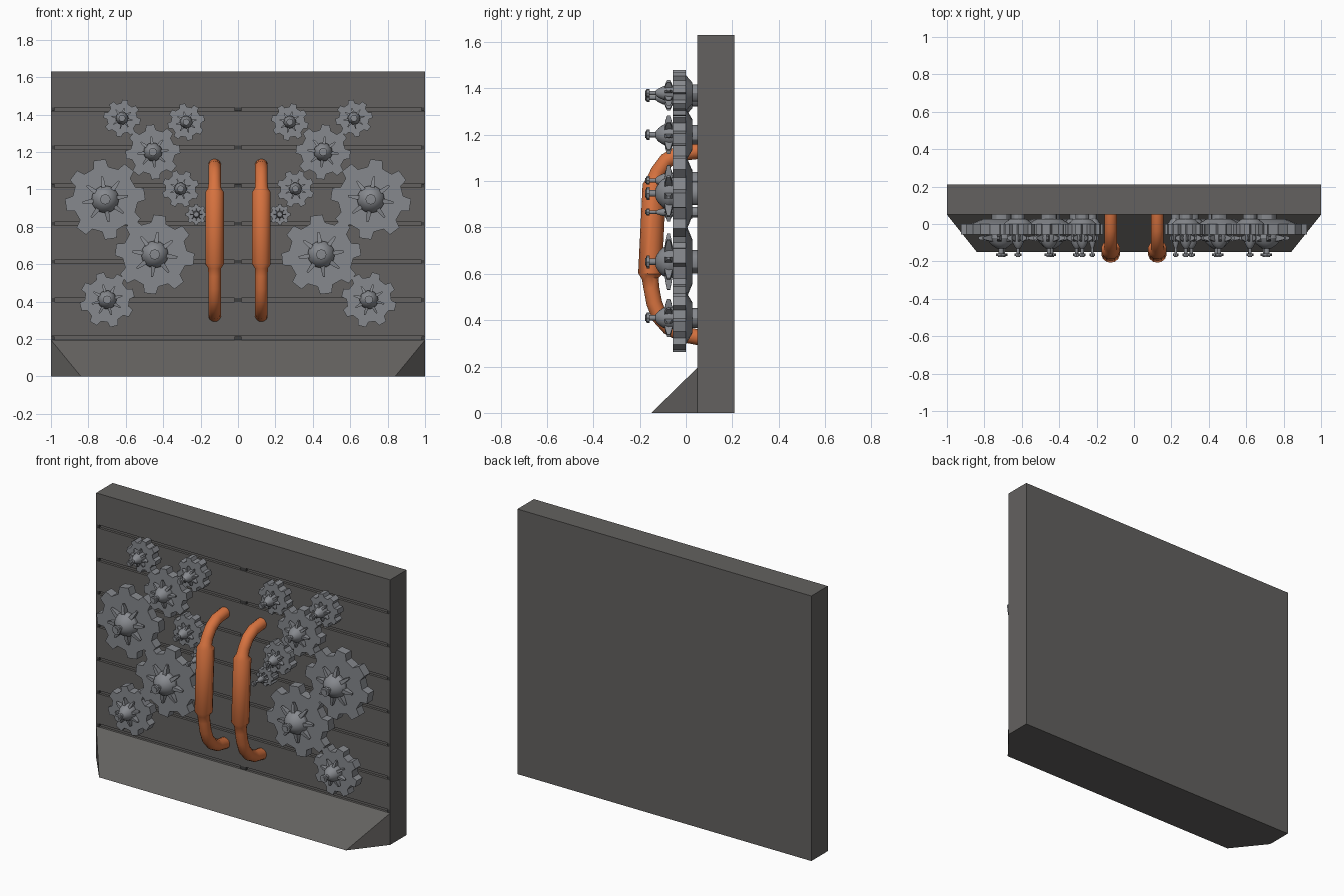
import bpy, bmesh, math
from mathutils import Vector

if "Cube" in bpy.data.objects:
    bpy.data.objects.remove(bpy.data.objects["Cube"])


def material(name, rgb):
    m = bpy.data.materials.new(name)
    m.diffuse_color = (*rgb, 1)
    m.use_nodes = True
    m.node_tree.nodes["Principled BSDF"].inputs["Base Color"].default_value = m.diffuse_color
    return m


WALL = material("dark_grey_stone", (0.125, 0.12, 0.115))
SLOT = material("near_black_metal", (0.05, 0.05, 0.05))
STEEL = material("blue_grey_steel", (0.24, 0.25, 0.27))
ORANGE = material("orange_copper", (0.68, 0.17, 0.05))


def finish(bm, name, mat, smooth=None):
    bmesh.ops.recalc_face_normals(bm, faces=bm.faces[:])
    me = bpy.data.meshes.new(name)
    bm.to_mesh(me)
    bm.free()
    ob = bpy.data.objects.new(name, me)
    bpy.context.collection.objects.link(ob)
    me.materials.append(mat)
    bpy.ops.object.select_all(action='DESELECT')
    ob.select_set(True)
    bpy.context.view_layer.objects.active = ob
    if smooth:
        bpy.ops.object.shade_smooth_by_angle(angle=math.radians(smooth))
    return ob


def skin(bm, rings):
    """Join equal rings of points into a capped tube."""
    vs = [[bm.verts.new(p) for p in r] for r in rings]
    n = len(vs[0])
    for a, b in zip(vs, vs[1:]):
        for i in range(n):
            j = (i + 1) % n
            bm.faces.new((a[i], a[j], b[j], b[i]))
    bm.faces.new(vs[0])
    bm.faces.new(vs[-1][::-1])


def box(bm, x0, x1, y0, y1, z0, z1):
    skin(bm, [[(x0, y, z0), (x1, y, z0), (x1, y, z1), (x0, y, z1)] for y in (y0, y1)])


def lathe(bm, cx, cz, profile, n):
    """Turn (y, radius) pairs about an axis along y."""
    skin(bm, [[(cx + r * math.cos(math.tau * i / n), y, cz + r * math.sin(math.tau * i / n))
               for i in range(n)] for y, r in profile])


# Wall slab with horizontal grooves cut in the front
rows = [0.205 + 0.2038 * i for i in range(7)]
bm = bmesh.new()
box(bm, -1, 1, 0.05, 0.21, 0, 1.63)
wall = finish(bm, "wall_slab", WALL)
bm = bmesh.new()
for z in rows:
    box(bm, -0.995, 0.995, 0.0, 0.065, z - 0.01, z + 0.01)
cutter = finish(bm, "groove_cutter", WALL)
cutter.hide_render = True
mod = wall.modifiers.new("grooves", 'BOOLEAN')
mod.object = cutter
mod.operation = 'DIFFERENCE'
mod.solver = 'EXACT'
bpy.context.view_layer.objects.active = wall
bpy.ops.object.modifier_apply(modifier=mod.name)
bpy.data.objects.remove(cutter)

# Dark stops in the groove centres and ends
bm = bmesh.new()
for z in rows:
    for x, w in ((0, 0.018), (-0.988, 0.006), (0.988, 0.006)):
        box(bm, x - w, x + w, 0.051, 0.066, z - 0.0095, z + 0.0095)
finish(bm, "groove_stops", SLOT)

# Sloping skirt along the foot of the wall
bm = bmesh.new()
pts = [(-1, 0.05, 0), (1, 0.05, 0), (-1, 0.05, 0.195), (1, 0.05, 0.195),
       (-0.84, -0.15, 0), (0.84, -0.15, 0)]
v = [bm.verts.new(p) for p in pts]
for f in ((4, 5, 3, 2), (0, 4, 2), (1, 3, 5), (0, 1, 5, 4), (0, 2, 3, 1)):
    bm.faces.new([v[i] for i in f])
finish(bm, "sloping_skirt", WALL)


def gear(name, cx, cz, r, phase, side):
    bm = bmesh.new()

    def at(rad, ang, y):
        return (side * (cx + rad * math.cos(ang)), y, cz + rad * math.sin(ang))

    # toothed disc
    outline = []
    for k in range(8):
        a = math.radians(phase) + k * math.tau / 8
        for rad, off in ((0.81, -13.5), (1.0, -8.5), (1.0, 8.5), (0.81, 13.5)):
            outline.append((rad * r, a + math.radians(off)))
    skin(bm, [[at(rad, a, y) for rad, a in outline] for y in (-0.056, 0.0)])
    # rear cone and shaft
    x = side * cx
    shaft = 0.025 + 0.12 * r
    lathe(bm, x, cz, [(-0.001, 0.78 * r), (0.028, 0.45 * r)], 16)
    lathe(bm, x, cz, [(0.02, min(shaft, 0.4 * r)), (0.055, min(shaft, 0.4 * r))], 12)
    # domed hub, neck and bolt head
    hub = 0.34 * r
    nut = 0.01 + 0.085 * r
    lathe(bm, x, cz, [(-0.05, hub * 0.95), (-0.075, hub), (-0.1, hub * 0.85),
                      (-0.118, hub * 0.6), (-0.13, hub * 0.35), (-0.132, nut * 0.5),
                      (-0.16, nut * 0.5)], 16)
    lathe(bm, x, cz, [(-0.157, nut), (-0.171, nut), (-0.172, nut * 0.6), (-0.177, nut * 0.6)], 8)
    # eight tapered spikes around the hub
    for k in range(8):
        a = math.radians(phase) + k * math.tau / 8
        rings = []
        for rad, w, y0, y1 in ((0.2, 0.055, -0.095, -0.056), (0.4, 0.05, -0.09, -0.06),
                               (0.57, 0.025, -0.082, -0.068)):
            d = math.atan2(w, rad)
            h = math.hypot(rad, w) * r
            rings.append([at(h, a - d, y0), at(h, a + d, y0), at(h, a + d, y1), at(h, a - d, y1)])
        skin(bm, rings)
    finish(bm, name, STEEL, 30)


# Gear train, mirrored left and right: x, z, radius, tooth angle
GEARS = [(-0.62, 1.38, 0.10, 35), (-0.277, 1.36, 0.10, 12), (-0.455, 1.20, 0.147, 6),
         (-0.71, 0.947, 0.215, 8), (-0.307, 1.003, 0.10, 20), (-0.223, 0.866, 0.057, 0),
         (-0.445, 0.652, 0.213, 38), (-0.70, 0.41, 0.148, 15)]
for i, g in enumerate(GEARS):
    gear(f"gear_left_{i + 1}", *g, 1)
    gear(f"gear_right_{i + 1}", *g, -1)

# Bent pipes with a thick middle sleeve: y, z, radius
PATH = [(0.06, 0.325, 0.034), (-0.02, 0.34, 0.034), (-0.075, 0.37, 0.034), (-0.115, 0.415, 0.034),
        (-0.138, 0.475, 0.034), (-0.15, 0.54, 0.034), (-0.155, 0.58, 0.036), (-0.156, 0.6, 0.051),
        (-0.137, 0.985, 0.051), (-0.135, 1.005, 0.036), (-0.12, 1.04, 0.034),
        (-0.085, 1.088, 0.034), (-0.03, 1.12, 0.034), (0.06, 1.13, 0.034)]
for name, px in (("pipe_left", -0.125), ("pipe_right", 0.125)):
    bm = bmesh.new()
    rings = []
    for i, (y, z, r) in enumerate(PATH):
        a, b = PATH[max(i - 1, 0)], PATH[min(i + 1, len(PATH) - 1)]
        t = Vector((0, b[0] - a[0], b[1] - a[1])).normalized()
        nrm = Vector((0, -t.z, t.y))
        c = Vector((px, y, z))
        rings.append([c + r * (math.cos(q) * nrm + math.sin(q) * Vector((1, 0, 0)))
                      for q in (math.tau * k / 14 for k in range(14))])
    skin(bm, rings)
    finish(bm, name, ORANGE, 35)
